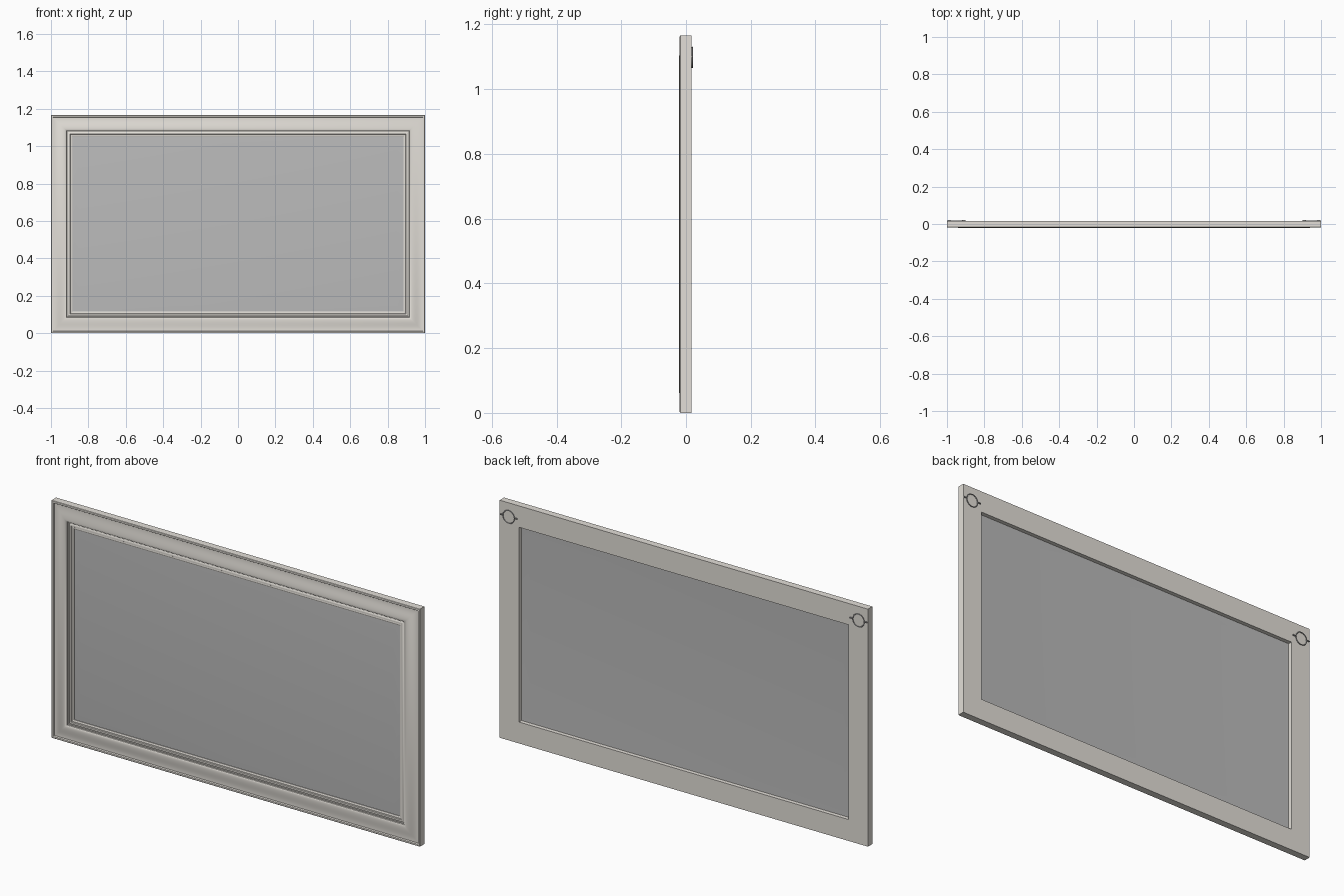
import bpy, bmesh, math
from mathutils import Matrix, Vector

if "Cube" in bpy.data.objects:
    bpy.data.objects.remove(bpy.data.objects["Cube"])

W, H = 1.0, 1.166      # half width, full height
BACK = 0.017           # y of the frame's back face


def material(name, rgb):
    m = bpy.data.materials.new(name)
    m.diffuse_color = (*rgb, 1)
    m.use_nodes = True
    m.node_tree.nodes["Principled BSDF"].inputs["Base Color"].default_value = m.diffuse_color
    return m


cream = material("cream_paint", (0.77, 0.74, 0.69))
glass = material("grey_glass", (0.5, 0.5, 0.5))
steel = material("steel", (0.35, 0.35, 0.35))


def finish(name, bm, mat):
    bmesh.ops.recalc_face_normals(bm, faces=bm.faces)
    me = bpy.data.meshes.new(name)
    bm.to_mesh(me)
    bm.free()
    ob = bpy.data.objects.new(name, me)
    bpy.context.collection.objects.link(ob)
    me.materials.append(mat)
    bpy.ops.object.select_all(action='DESELECT')
    ob.select_set(True)
    bpy.context.view_layer.objects.active = ob
    bpy.ops.object.shade_smooth_by_angle(angle=math.radians(30))
    return ob


def rect(bm, d, y):
    """Rectangle of vertices inset by d from the outer edge."""
    return [bm.verts.new((x, y, z)) for x, z in
            ((-W + d, d), (W - d, d), (W - d, H - d), (-W + d, H - d))]


def bridge(bm, a, b):
    for i in range(4):
        j = (i + 1) % 4
        bm.faces.new((a[i], a[j], b[j], b[i]))


# frame: moulding profile (inset, y) swept round with mitred corners
cove = []
for i in range(13):    # ogee rising from the outer groove to the inner crest
    t = i / 12
    cove.append((0.016 + 0.058 * t, -0.011 - 0.011 * (1 - math.cos(math.pi * t)) / 2))
profile = [(0, BACK), (0, -0.017), (0.002, -0.019), (0.006, -0.020),
           (0.010, -0.019), (0.012, -0.016), (0.012, -0.011)] + cove + [
           (0.080, -0.0205), (0.084, -0.017), (0.085, -0.013),
           (0.090, -0.013), (0.091, -0.010), (0.094, -0.0125),
           (0.098, -0.0135), (0.102, -0.0125), (0.104, -0.009),
           (0.110, -0.010), (0.115, -0.008), (0.116, -0.004),
           (0.105, -0.003), (0.105, BACK)]
bm = bmesh.new()
rings = [rect(bm, d, y) for d, y in profile]
for k in range(len(rings)):
    bridge(bm, rings[k - 1], rings[k])
finish("frame", bm, cream)

# mirror pane: thin sheet with a shallow bevelled border
bm = bmesh.new()
rings = [rect(bm, d, y) for d, y in
         ((0.150, -0.009), (0.106, -0.005), (0.106, -0.003), (0.150, -0.005))]
for a, b in zip(rings, rings[1:]):
    bridge(bm, a, b)
bm.faces.new(rings[0])
bm.faces.new(rings[-1])
finish("mirror_pane", bm, glass)


# hanging rings with side tabs, mirrored on the back
def hanger(name, side):
    bm = bmesh.new()
    n, m, R, r = 28, 6, 0.031, 0.0022
    c = Vector((side * 0.95, 0.0195, 1.098))
    loops = []
    for i in range(n):
        a = 2 * math.pi * i / n
        loops.append([bm.verts.new(c + Vector((
            (R + r * math.cos(b)) * math.cos(a), r * math.sin(b),
            (R + r * math.cos(b)) * math.sin(a))))
            for b in (2 * math.pi * k / m for k in range(m))])
    for i in range(n):
        p, q = loops[i - 1], loops[i]
        for k in range(m):
            bm.faces.new((p[k - 1], p[k], q[k], q[k - 1]))
    for s in (-1, 1):
        mat = (Matrix.Translation(c + Vector((s * 0.039, 0, 0.002)))
               @ Matrix.Diagonal((0.018, 0.005, 0.005, 1)))
        bmesh.ops.create_cube(bm, size=1, matrix=mat)
    finish(name, bm, steel)


hanger("hanging_ring_left", -1)
hanger("hanging_ring_right", 1)
